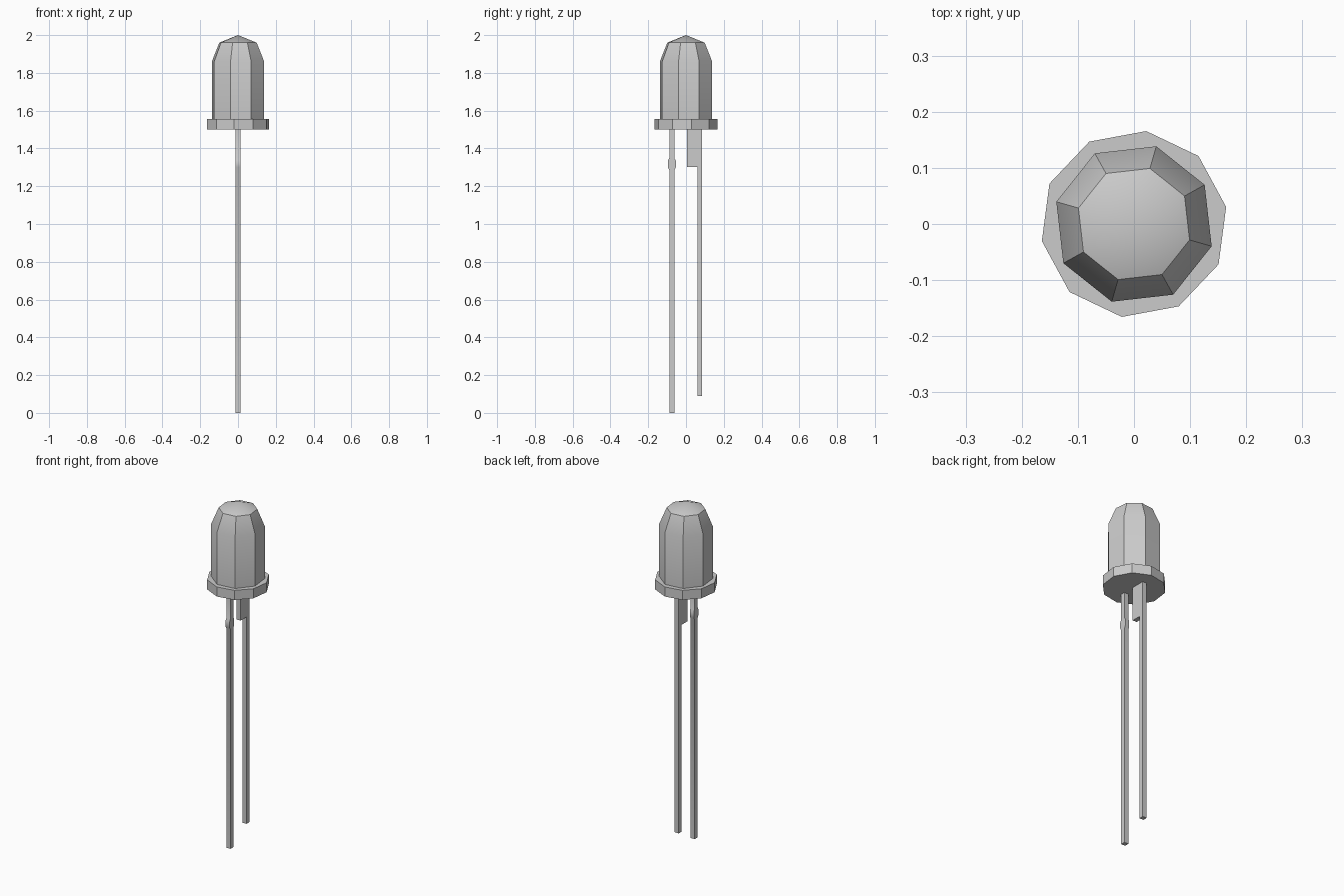
import bpy
import bmesh
from math import cos, sin, radians, tau

if "Cube" in bpy.data.objects:
    bpy.data.objects.remove(bpy.data.objects["Cube"], do_unlink=True)

grey = bpy.data.materials.new("plain grey")
grey.use_nodes = True
COLOUR = (0.6, 0.6, 0.6, 1)
grey.diffuse_color = COLOUR
grey.node_tree.nodes["Principled BSDF"].inputs["Base Color"].default_value = COLOUR


def finish(name, bm):
    bmesh.ops.recalc_face_normals(bm, faces=bm.faces)
    mesh = bpy.data.meshes.new(name)
    bm.to_mesh(mesh)
    bm.free()
    mesh.materials.append(grey)
    obj = bpy.data.objects.new(name, mesh)
    bpy.context.collection.objects.link(obj)
    bpy.ops.object.select_all(action="DESELECT")
    obj.select_set(True)
    bpy.context.view_layer.objects.active = obj
    bpy.ops.object.shade_smooth_by_angle(angle=radians(30))


def lathe(name, sides, start, profile, apex=None):
    """Stack rings of (radius, height), closed by a flat lid or a point."""
    bm = bmesh.new()
    rings = []
    for r, z in profile:
        angles = [radians(start) + tau * i / sides for i in range(sides)]
        rings.append([bm.verts.new((r * cos(a), r * sin(a), z)) for a in angles])
    for low, high in zip(rings, rings[1:]):
        for i in range(sides):
            j = (i + 1) % sides
            bm.faces.new((low[i], low[j], high[j], high[i]))
    bm.faces.new(rings[0][::-1])
    if apex is None:
        bm.faces.new(rings[-1])
    else:
        tip = bm.verts.new((0, 0, apex))
        for i in range(sides):
            bm.faces.new((rings[-1][i], rings[-1][(i + 1) % sides], tip))
    finish(name, bm)


def strip(name, outline, width=0.026):
    """Extrude a (y, z) outline across x."""
    bm = bmesh.new()
    face = bm.faces.new([bm.verts.new((-width / 2, y, z)) for y, z in outline])
    out = bmesh.ops.extrude_face_region(bm, geom=[face])
    moved = [v for v in out["geom"] if isinstance(v, bmesh.types.BMVert)]
    bmesh.ops.translate(bm, verts=moved, vec=(width, 0, 0))
    finish(name, bm)


# Bulb and its rim
lathe("bulb", 8, 29, [(0.144, 1.55), (0.144, 1.86), (0.103, 1.96)], apex=2.0)
lathe("rim", 10, 10.5, [(0.167, 1.5), (0.167, 1.556)])

# Long leg with a small pinched bulge
half = [(0.013, 0), (0.013, 1.285), (0.021, 1.3), (0.021, 1.335),
        (0.013, 1.35), (0.013, 1.505)]
centre = -0.075
strip("long_leg", [(centre + w, z) for w, z in half]
      + [(centre - w, z) for w, z in reversed(half)])

# Short leg with a wide shoulder below the rim
strip("short_leg", [(0.06, 0.09), (0.086, 0.09), (0.086, 1.505),
                    (0.005, 1.505), (0.005, 1.303), (0.06, 1.303)])
